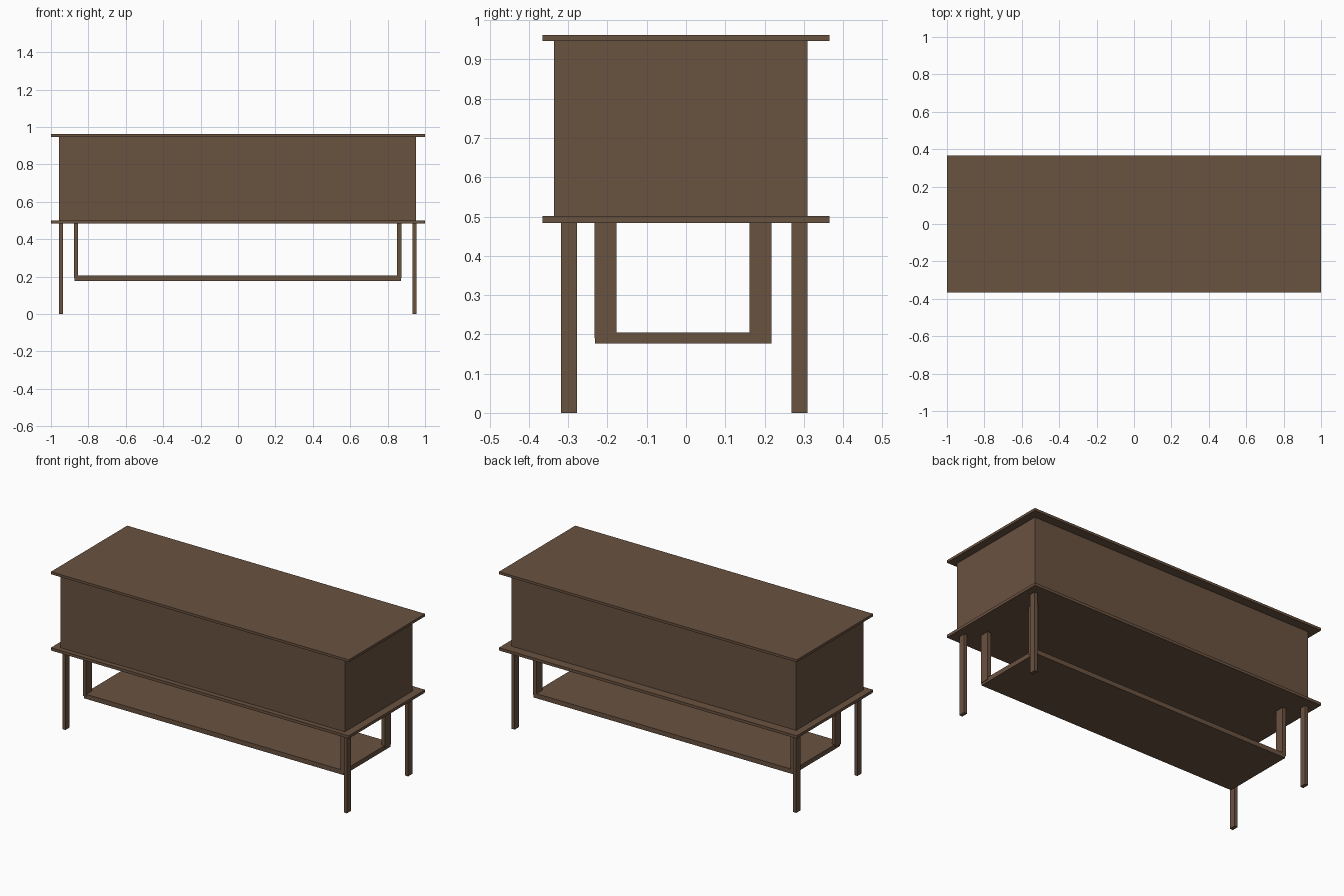
import bpy

if "Cube" in bpy.data.objects:
    bpy.data.objects.remove(bpy.data.objects["Cube"])

wood = bpy.data.materials.new("dark brown wood")
wood.diffuse_color = (0.141, 0.084, 0.051, 1)
wood.use_nodes = True
wood.node_tree.nodes["Principled BSDF"].inputs["Base Color"].default_value = wood.diffuse_color


def box(name, x, y, z):
    """Axis-aligned box from (min, max) ranges."""
    bpy.ops.mesh.primitive_cube_add(size=1)
    o = bpy.context.object
    o.name = name
    for v in o.data.vertices:
        v.co = [r[0] if c < 0 else r[1] for c, r in zip(v.co, (x, y, z))]
    o.data.materials.append(wood)
    return o


# Cabinet: overhanging top, enclosed body, overhanging base
box("top_board", (-1, 1), (-0.366, 0.366), (0.947, 0.962))
box("cabinet_body", (-0.957, 0.953), (-0.336, 0.31), (0.493, 0.955))
box("base_board", (-1, 1), (-0.366, 0.366), (0.484, 0.501))

# Four outer legs
for side, x in (("left", (-0.957, -0.936)), ("right", (0.933, 0.954))):
    for end, y in (("front", (-0.318, -0.277)), ("back", (0.269, 0.31))):
        box(f"{end}_{side}_leg", x, y, (0, 0.49))

# Hanging shelf with four flat hangers
box("lower_shelf", (-0.873, 0.871), (-0.232, 0.218), (0.177, 0.205))
for side, x in (("left", (-0.878, -0.856)), ("right", (0.851, 0.874))):
    for end, y in (("front", (-0.233, -0.177)), ("back", (0.162, 0.218))):
        box(f"{end}_{side}_shelf_hanger", x, y, (0.191, 0.49))
